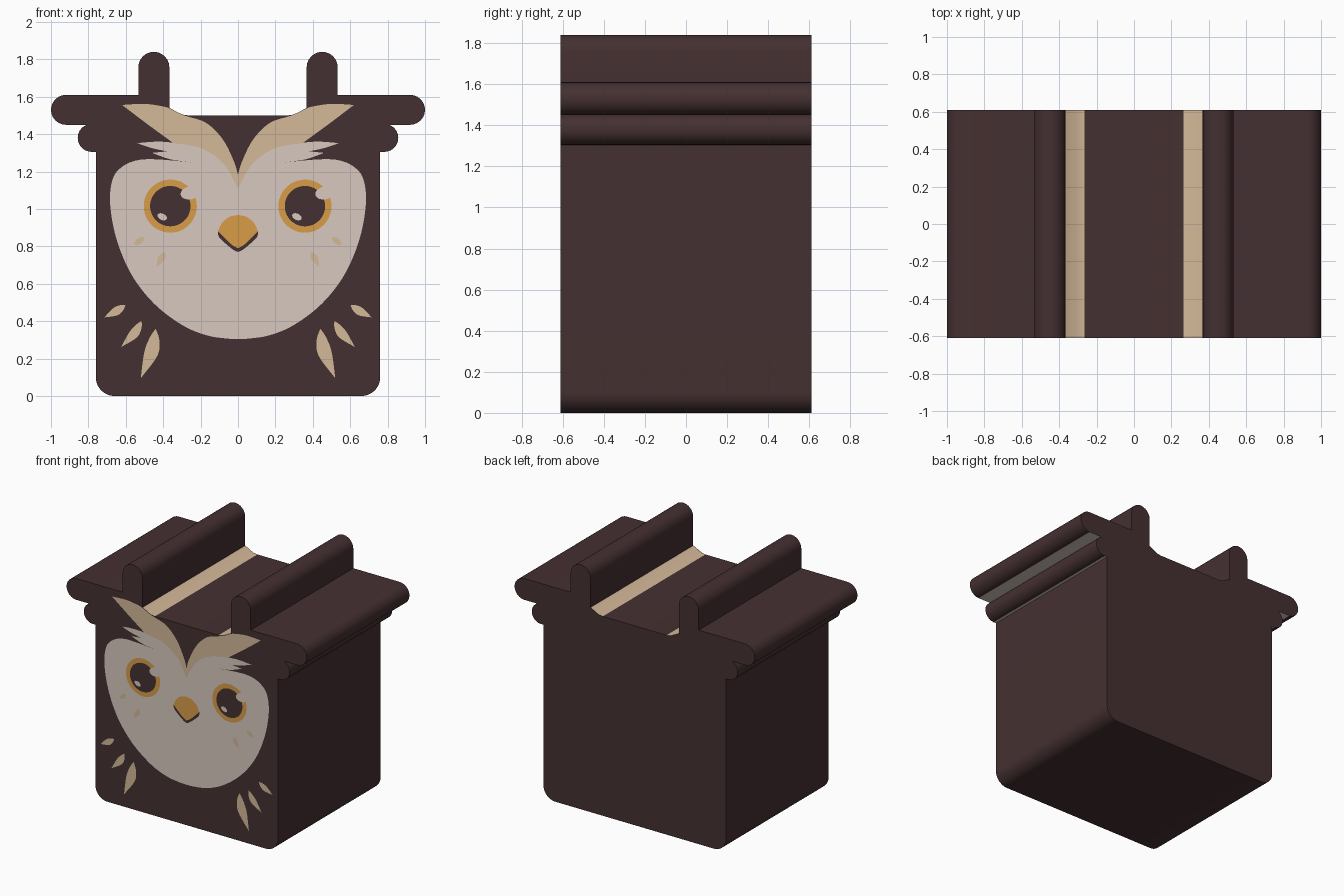
import bpy, bmesh, math

if "Cube" in bpy.data.objects:
    bpy.data.objects.remove(bpy.data.objects["Cube"])

HALF_DEPTH = 0.61


def material(name, rgb):
    lin = [(c / 255 / 12.92) if c < 11 else ((c / 255 + 0.055) / 1.055) ** 2.4 for c in rgb]
    m = bpy.data.materials.new(name)
    m.diffuse_color = (*lin, 1)
    m.use_nodes = True
    m.node_tree.nodes["Principled BSDF"].inputs["Base Color"].default_value = m.diffuse_color
    return m


BROWN = material("dark brown", (69, 48, 49))
CREAM = material("cream", (215, 201, 191))
TAN = material("tan", (212, 185, 153))
ORANGE = material("orange", (216, 157, 72))


def add_object(name, bm, mats):
    me = bpy.data.meshes.new(name)
    bm.to_mesh(me)
    bm.free()
    for m in mats:
        me.materials.append(m)
    ob = bpy.data.objects.new(name, me)
    bpy.context.collection.objects.link(ob)
    return ob


def arc(cx, cz, r, a0, a1, n=12):
    return [(cx + r * math.cos(math.radians(a0 + (a1 - a0) * i / n)),
             cz + r * math.sin(math.radians(a0 + (a1 - a0) * i / n))) for i in range(n + 1)]


def flip(pts):
    return [(-x, z) for x, z in reversed(pts)]


def smooth(*runs, steps=6):
    """Catmull-Rom through each run; the joints between runs stay sharp."""
    out = []
    for run in runs:
        p = [run[0]] + list(run) + [run[-1]]
        for a, b, c, d in zip(p, p[1:], p[2:], p[3:]):
            for i in range(steps):
                t = i / steps
                out.append(tuple(0.5 * (2 * b[k] + (c[k] - a[k]) * t
                                 + (2 * a[k] - 5 * b[k] + 4 * c[k] - d[k]) * t * t
                                 + (3 * b[k] - a[k] - 3 * c[k] + d[k]) * t ** 3) for k in (0, 1)))
        out.append(tuple(run[-1]))
    return out


def plate(name, outlines, mat, layer):
    """Flat painted detail just in front of the front face."""
    bm = bmesh.new()
    for pts in outlines:
        clean = [p for i, p in enumerate(pts) if math.dist(p, pts[i - 1]) > 1e-5]
        f = bm.faces.new([bm.verts.new((x, -HALF_DEPTH - 0.0012 * layer, z)) for x, z in clean])
        f.normal_update()
        if f.normal.y > 0:
            f.normal_flip()
    return add_object(name, bm, [mat])


def ellipse(cx, cz, rx, rz, tilt=0, n=32):
    c, s = math.cos(math.radians(tilt)), math.sin(math.radians(tilt))
    return [(cx + x * c - z * s, cz + x * s + z * c)
            for x, z in ((rx * math.cos(math.tau * i / n), rz * math.sin(math.tau * i / n))
                         for i in range(n))]


def leaf(a, b, left, right):
    """Pointed feather from a to b with a bulge on each side."""
    dx, dz = b[0] - a[0], b[1] - a[1]
    d = math.hypot(dx, dz)

    def at(t, w):
        return (a[0] + dx * t - dz / d * w, a[1] + dz * t + dx / d * w)
    return smooth([a, at(.2, left * .75), at(.5, left), b], [b, at(.5, -right), at(.2, -right * .75), a])


# Body: one rounded profile with two stepped ledges and two ridges, extruded in depth
half = (arc(0.66, 0.10, 0.10, -90, 0) + [(0.76, 1.305)]
        + arc(0.782, 1.38, 0.075, -90, 69) + arc(0.92, 1.53, 0.08, -90, 90)
        + [(0.533, 1.61)] + arc(0.45, 1.757, 0.083, 0, 180)
        + [(0.367, 1.54), (0.30, 1.505), (0.265, 1.50)])
profile = half + flip(half)
bm = bmesh.new()
front = bm.faces.new([bm.verts.new((x, -HALF_DEPTH, z)) for x, z in profile])
ext = bmesh.ops.extrude_face_region(bm, geom=[front], use_keep_orig=True)
for v in [g for g in ext["geom"] if isinstance(g, bmesh.types.BMVert)]:
    v.co.y = HALF_DEPTH
bmesh.ops.recalc_face_normals(bm, faces=bm.faces[:])
for f in bm.faces:
    c = f.calc_center_median()
    if f.normal.z < -0.999 and c.z > 1.2:
        f.material_index = 1          # pale undersides of the ledges
    elif f.normal.z > 0.5 and 0.26 < abs(c.x) < 0.367 and c.z < 1.56:
        f.material_index = 2          # tan strips beside the ridges
body = add_object("body", bm, [BROWN, CREAM, TAN])
bpy.context.view_layer.objects.active = body
body.select_set(True)
bpy.ops.object.shade_smooth_by_angle(angle=math.radians(30))

# Face disc with feathered brow tips
face = smooth([(0, .305), (.06, .307), (.17, .325), (.3, .38), (.45, .495), (.57, .65), (.65, .84),
               (.684, 1.03), (.67, 1.16), (.62, 1.225), (.54, 1.26), (.43, 1.265), (.24, 1.248)],
              [(.24, 1.248), (.36, 1.265), (.46, 1.30)], [(.46, 1.30), (.38, 1.308)],
              [(.38, 1.308), (.46, 1.325), (.54, 1.352)],
              [(.54, 1.352), (.43, 1.36), (.33, 1.353), (.2, 1.34), (.08, 1.265), (0, 1.14)])
plate("face_disc", [face + flip(face)], CREAM, 1)

# Brows
brow = smooth([(0, 1.11), (.08, 1.245), (.2, 1.325), (.345, 1.352)],
              [(.345, 1.352), (.48, 1.45), (.62, 1.556)],
              [(.62, 1.556), (.5, 1.562), (.4, 1.548), (.367, 1.538)],
              [(.367, 1.538), (.28, 1.498), (.17, 1.46), (.08, 1.37), (.02, 1.25), (0, 1.18)])
plate("brows", [brow + flip(brow)], TAN, 2)

# Eyes: ring, pupil and highlights (highlights are not mirrored)
eyes = [(-.362, 1.015), (.358, 1.015)]
plate("eye_rings", [ellipse(x, z, .142, .142, n=48) for x, z in eyes], ORANGE, 2)
plate("pupils", [ellipse(x, z, .108, .108, n=48) for x, z in eyes], BROWN, 3)
plate("eye_highlights", [ellipse(x + .105, z + .07, .05, .034, 10) for x, z in eyes]
      + [ellipse(x - .043, z - .057, .027, .017, -25) for x, z in eyes], CREAM, 4)

# Beak
under = smooth([(0, .77), (.03, .785), (.098, .845), (.107, .88)])
plate("beak_shadow", [under + flip(under)], BROWN, 2)
top = smooth([(0, .79), (.035, .81), (.107, .88)],
             [(.107, .88), (.085, .925), (.045, .958), (0, .968)])
plate("beak", [top + flip(top)], ORANGE, 3)

# Cheek spots and wing feathers, mirrored
marks = [ellipse(.528, .828, .03, .015, -40), leaf((.39, .77), (.435, .69), .018, .018),
         leaf((.602, .487), (.715, .42), .018, .026), leaf((.515, .402), (.625, .262), .014, .034),
         leaf((.44, .36), (.52, .095), .022, .05)]
plate("feather_marks", marks + [flip(m) for m in marks], TAN, 2)
